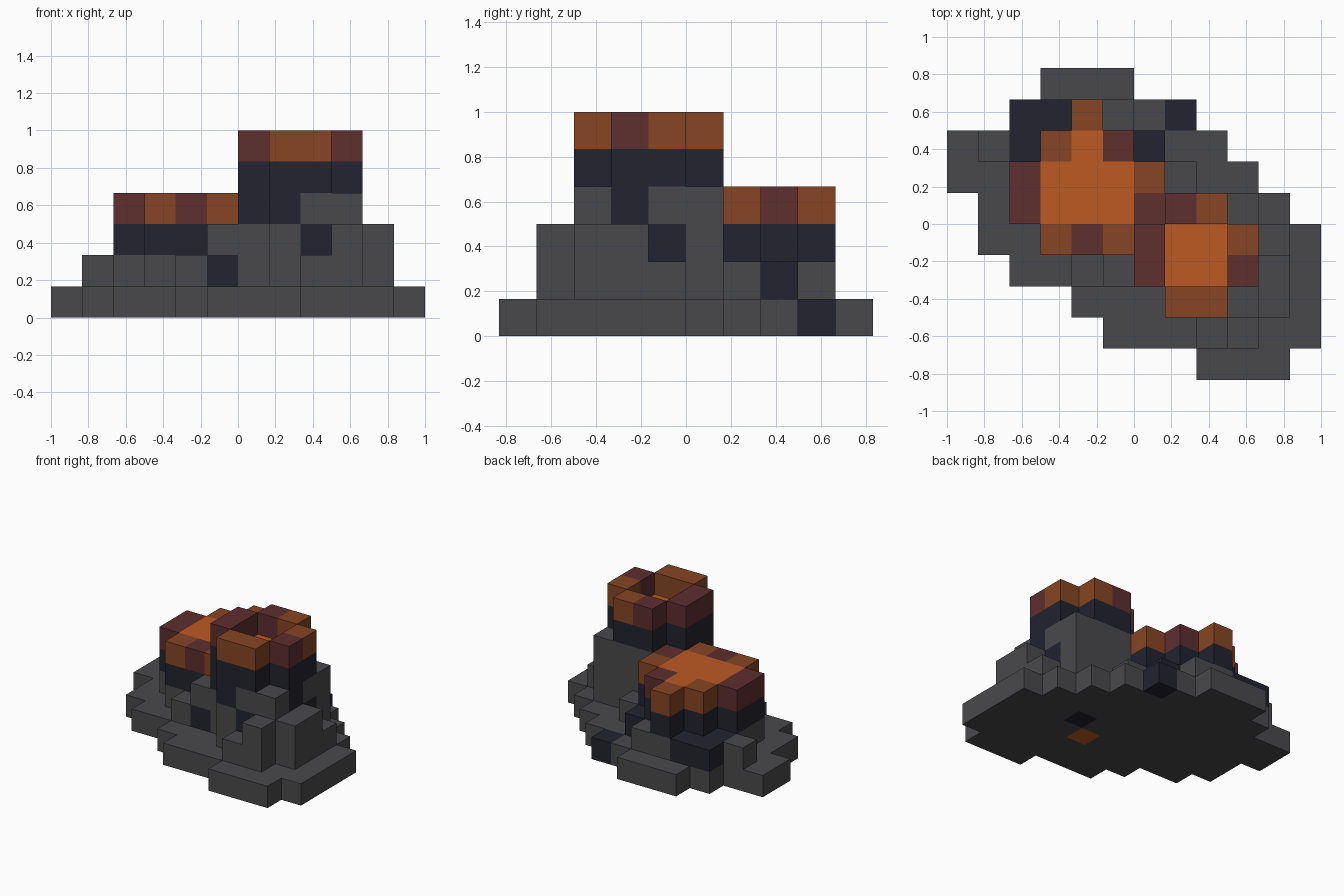
import bpy, bmesh
from mathutils import Vector

cube = bpy.data.objects.get("Cube")
if cube:
    bpy.data.objects.remove(cube, do_unlink=True)

S = 1 / 6                       # block size
ORIGIN = Vector((-1, -5 * S, 0))


def linear(c):
    c /= 255
    return c / 12.92 if c <= 0.04045 else ((c + 0.055) / 1.055) ** 2.4


def material(name, *rgb):
    m = bpy.data.materials.new(name)
    m.use_nodes = True
    col = [linear(c) for c in rgb] + [1]
    m.diffuse_color = col
    bsdf = m.node_tree.nodes["Principled BSDF"]
    bsdf.inputs["Base Color"].default_value = col
    bsdf.inputs["Roughness"].default_value = 0.9
    return m


MATS = [
    material("grey_stone", 73, 73, 76),
    material("dark_basalt", 34, 35, 46),
    material("maroon_rock", 94, 46, 47),
    material("brown_rock", 134, 69, 35),
    material("orange_lava", 190, 90, 34),
]
GREY, DARK, MAROON, BROWN, LAVA = range(5)

blocks = {}                     # (column, row, layer) -> (part, colour)


def span(a, b):
    return range(a, b + 1)


def fill(part, cells, layers, colour):
    for i, j in cells:
        for k in layers:
            blocks[i, j, k] = (part, colour)


def rect(i0, i1, j0, j1):
    return [(i, j) for i in span(i0, i1) for j in span(j0, j1)]


# Stepped ground slab, one span of columns per row
ROWS = [(8, 10), (5, 11), (4, 11), (2, 11), (1, 11),
        (1, 10), (0, 9), (0, 8), (2, 7), (3, 5)]
for j, (a, b) in enumerate(ROWS):
    fill("ground_slab", rect(a, b, j, j), [0], GREY)
fill("ground_slab", [(7, 8), (8, 4)], [0], DARK)
fill("ground_slab", [(7, 3)], [0], LAVA)

# Tall cone: a square ring without corners around a lava pool
pool = rect(7, 8, 3, 4)
ring = rect(7, 8, 2, 2) + rect(7, 8, 5, 5) + rect(6, 6, 3, 4) + rect(9, 9, 3, 4)
fill("tall_cone", pool + ring, span(1, 3), GREY)
fill("tall_cone", ring, [4], DARK)
fill("tall_cone", [(6, 3), (6, 4), (7, 2), (9, 3)], [3], DARK)
fill("tall_cone", [(8, 2), (9, 4)], [2], DARK)
fill("tall_rim", ring, [5], BROWN)
fill("tall_rim", [(6, 3), (6, 4), (7, 5), (9, 3)], [5], MAROON)
fill("tall_lava", pool, [4], LAVA)

# Low cone: lava lies level with the rim
low_pool = rect(3, 5, 5, 6) + [(4, 7)]
low_ring = (rect(3, 5, 4, 4) + rect(2, 2, 5, 6) + rect(6, 6, 5, 6)
            + [(3, 7), (5, 7), (4, 8)])
fill("low_cone", low_pool + low_ring, [1], GREY)
fill("low_cone", low_pool + low_ring, [2], DARK)
fill("low_rim", low_ring, [3], BROWN)
fill("low_rim", [(4, 4), (2, 5), (2, 6), (6, 5), (5, 7)], [3], MAROON)
fill("low_lava", low_pool, [3], LAVA)

# Loose outcrops around both cones
fill("outcrops", [(8, 1), (10, 4), (4, 3), (1, 7), (7, 6), (5, 8)], [1], GREY)
fill("outcrops", [(9, 1), (10, 2), (10, 3), (5, 3)], span(1, 2), GREY)
fill("outcrops", [(9, 2), (9, 5)], span(1, 3), GREY)
fill("outcrops", [(2, 7), (2, 8), (3, 8), (6, 7)], [1], DARK)
fill("outcrops", [(5, 3)], [1], DARK)


def build(part):
    """Make one object from the exposed block sides of a part."""
    bm = bmesh.new()
    for cell, (name, colour) in blocks.items():
        if name != part:
            continue
        centre = Vector(cell) + Vector((0.5, 0.5, 0.5))
        for axis in range(3):
            for sign in (-1, 1):
                n = Vector((0, 0, 0))
                n[axis] = sign
                if tuple(int(c + d) for c, d in zip(cell, n)) in blocks:
                    continue
                u = Vector((0, 0, 0))
                u[(axis + 1) % 3] = 0.5
                v = n.cross(u)
                mid = centre + n / 2
                corners = (mid - u - v, mid + u - v, mid + u + v, mid - u + v)
                face = bm.faces.new([bm.verts.new(ORIGIN + c * S) for c in corners])
                face.material_index = colour
    bmesh.ops.remove_doubles(bm, verts=bm.verts, dist=0.001)
    bmesh.ops.dissolve_limit(bm, angle_limit=0.01, verts=bm.verts,
                             edges=bm.edges, delimit={"MATERIAL"})
    mesh = bpy.data.meshes.new(part)
    bm.to_mesh(mesh)
    bm.free()
    for m in MATS:
        mesh.materials.append(m)
    bpy.context.collection.objects.link(bpy.data.objects.new(part, mesh))


for part in sorted({name for name, _ in blocks.values()}):
    build(part)
